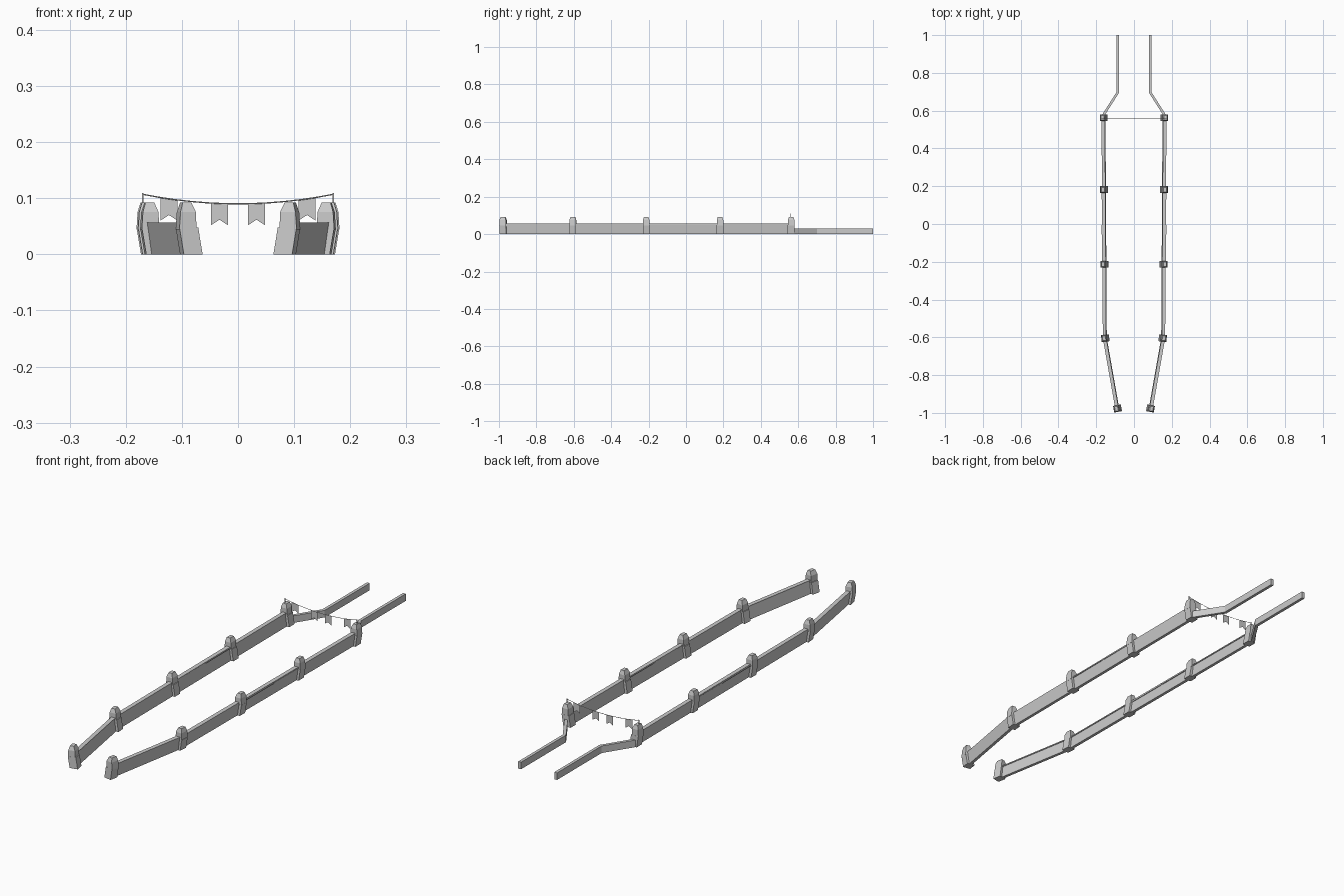
import bpy, math
from mathutils import Vector

if "Cube" in bpy.data.objects:
    bpy.data.objects.remove(bpy.data.objects["Cube"])


def make(name, verts, faces, mirror=True):
    me = bpy.data.meshes.new(name)
    me.from_pydata(verts, [], faces)
    me.update()
    ob = bpy.data.objects.new(name, me)
    bpy.context.collection.objects.link(ob)
    if mirror:
        ob.modifiers.new("Mirror", 'MIRROR').use_mirror_merge = False
    return ob


def sweep(name, path, profile):
    """Sweep a closed (outward offset, z) profile along a mitred ground path."""
    pts = [Vector(p) for p in path]
    n = len(profile)
    verts, faces = [], []
    for i, p in enumerate(pts):
        dirs = []
        if i:
            dirs.append((p - pts[i - 1]).normalized())
        if i < len(pts) - 1:
            dirs.append((pts[i + 1] - p).normalized())
        norms = [Vector((d.y, -d.x)) for d in dirs]
        m = sum(norms, Vector((0, 0))).normalized()
        m /= m.dot(norms[0])
        for o, z in profile:
            verts.append((p.x + m.x * o, p.y + m.y * o, z))
    for i in range(len(pts) - 1):
        for j in range(n):
            a, b = i * n + j, i * n + (j + 1) % n
            faces.append((a, b, b + n, a + n))
    faces.append(tuple(reversed(range(n))))
    faces.append(tuple(range(len(verts) - n, len(verts))))
    return make(name, verts, faces)


def loft(name, centre, angle, sections):
    """Stack rectangles (x0, x1, y half, z), turned about z at the centre."""
    c, s = math.cos(angle), math.sin(angle)
    verts, faces = [], []
    for x0, x1, h, z in sections:
        for x, y in ((x0, -h), (x1, -h), (x1, h), (x0, h)):
            verts.append((centre[0] + x * c - y * s, centre[1] + x * s + y * c, z))
    for k in range(len(sections) - 1):
        for j in range(4):
            a, b = 4 * k + j, 4 * k + (j + 1) % 4
            faces.append((a, b, b + 4, a + 4))
    faces += [(3, 2, 1, 0), tuple(range(len(verts) - 4, len(verts)))]
    return make(name, verts, faces)


# tall walls, leaning outward, with a small inner lip at the top
wall_path = [(0.098, -0.985), (0.165, -0.605), (0.172, 0.575)]
sweep("side_wall", wall_path,
      [(-0.008, 0), (0, 0.057), (-0.018, 0.057), (-0.017, 0.053),
       (-0.014, 0.053), (-0.021, 0)])

# thin rails on the middle wall section, in two halves
for y0, y1 in ((-0.2, -0.004), (0.004, 0.175)):
    sweep("middle_rail", [(0.170, y0), (0.171, y1)],
          [(0.0, 0.050), (0.0, 0.054), (-0.02, 0.054), (-0.02, 0.050)])

# posts: leaning foot, upright block, tapered cap
posts = [(0.093, -0.978, -11), (0.158, -0.605, -5), (0.163, -0.213, 0),
         (0.164, 0.182, 0), (0.166, 0.562, 0)]
for x, y, deg in posts:
    a = math.radians(deg)
    loft("post_foot", (x, y), a,
         [(-0.027, 0.007, 0.018, 0), (-0.019, 0.015, 0.018, 0.048)])
    loft("post_cap", (x, y), a,
         [(-0.016, 0.015, 0.0175, 0.044), (-0.015, 0.013, 0.0175, 0.075),
          (-0.008, 0.008, 0.012, 0.092)])

# low rear fence
sweep("rear_fence", [(0.163, 0.575), (0.085, 0.698), (0.085, 1.0)],
      [(0.0065, 0), (0.0065, 0.03), (-0.0065, 0.03), (-0.0065, 0)])

# bunting poles and sagging string
YB = 0.56
loft("bunting_pole", (0.170, YB), 0,
     [(-0.0015, 0.0015, 0.0015, 0.088), (-0.0015, 0.0015, 0.0015, 0.109)])


def string_z(x):
    return 0.09 + 0.017 * (x / 0.17) ** 2


cu = bpy.data.curves.new("bunting_string", 'CURVE')
cu.dimensions = '3D'
cu.bevel_depth = 0.0011
cu.bevel_resolution = 0
sp = cu.splines.new('POLY')
sp.points.add(12)
for i, p in enumerate(sp.points):
    x = -0.17 + 0.34 * i / 12
    p.co = (x, YB, string_z(x), 1)
bpy.context.collection.objects.link(bpy.data.objects.new("bunting_string", cu))

# swallowtail flags
for x in (0.033, 0.123):
    w = 0.0155
    zt = string_z(x)
    make("bunting_flag",
         [(x - w, YB, string_z(x - w)), (x - w, YB, zt - 0.039),
          (x, YB, zt - 0.029), (x + w, YB, zt - 0.039),
          (x + w, YB, string_z(x + w)), (x, YB, zt)],
         [(0, 1, 2, 5), (5, 2, 3, 4)])
